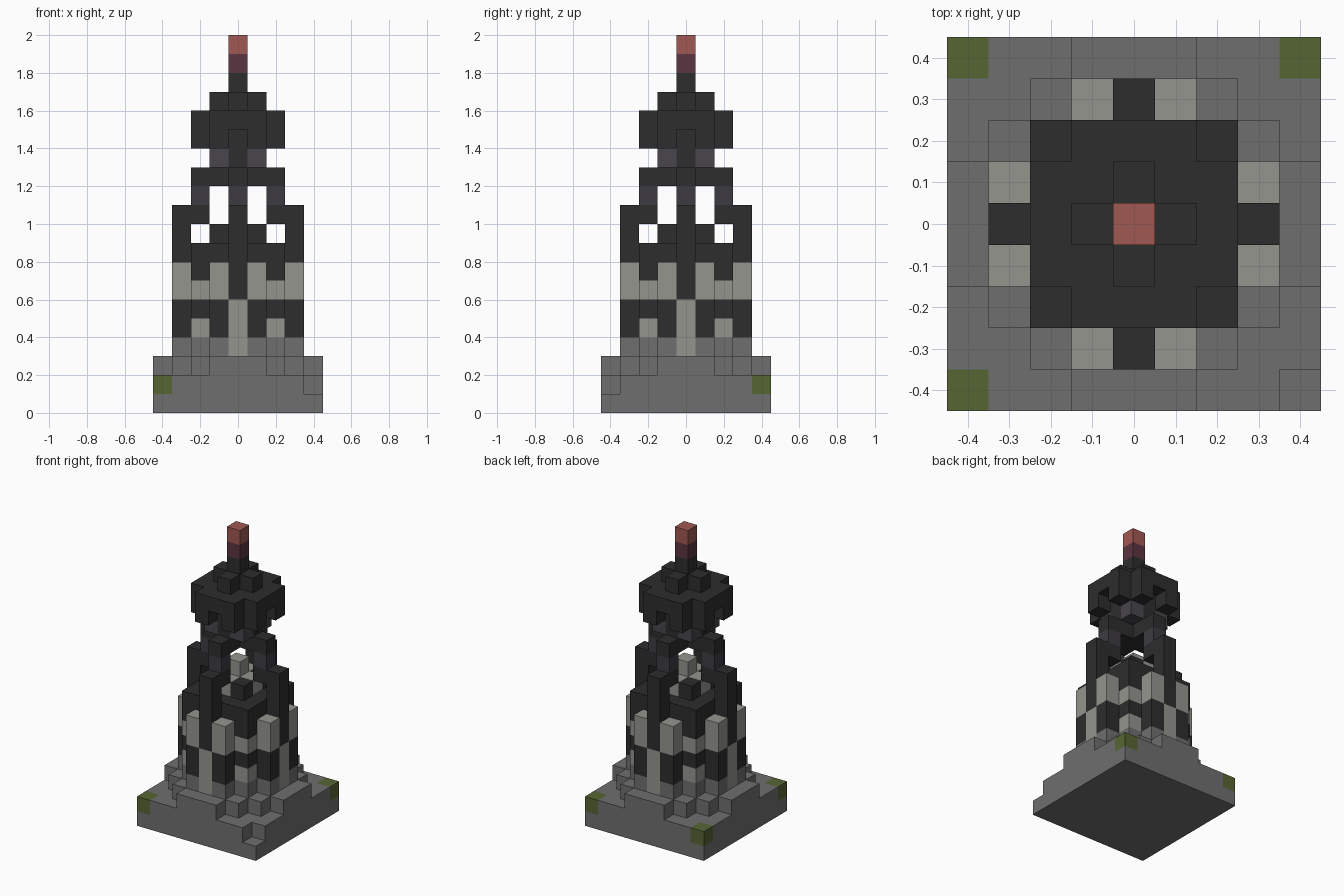
import bpy
import bmesh
from mathutils import Vector

UNIT = 0.1  # edge of one block

cube = bpy.data.objects.get("Cube")
if cube:
    bpy.data.objects.remove(cube, do_unlink=True)


def material(name, hex_code):
    def linear(c):
        return c / 12.92 if c <= 0.04045 else ((c + 0.055) / 1.055) ** 2.4
    rgb = [linear(int(hex_code[n:n + 2], 16) / 255) for n in (0, 2, 4)]
    mat = bpy.data.materials.new(name)
    mat.use_nodes = True
    mat.diffuse_color = (*rgb, 1)
    bsdf = next(n for n in mat.node_tree.nodes if n.type == 'BSDF_PRINCIPLED')
    bsdf.inputs["Base Color"].default_value = (*rgb, 1)
    bsdf.inputs["Roughness"].default_value = 0.9
    return mat


MATS = {
    "grey": material("stone_grey", "6f6f6f"),
    "light": material("pale_stone", "95958f"),
    "black": material("black_stone", "2d2d2d"),
    "violet": material("violet_grey", "48464c"),
    "dusk": material("dark_violet", "3d3b42"),
    "moss": material("moss_green", "566634"),
    "red": material("beacon_red", "a05852"),
    "maroon": material("dark_red", "5c3541"),
}

cells = {}  # block position -> (part, colour)


def put(part, colour, xs, ys, zs, around=False):
    """Fill an inclusive range of blocks, optionally turned to all four sides."""
    for x in range(xs[0], xs[1] + 1):
        for y in range(ys[0], ys[1] + 1):
            for z in range(zs[0], zs[1] + 1):
                spots = [(x, y), (-y, x), (-x, -y), (y, -x)] if around else [(x, y)]
                for a, b in spots:
                    cells[a, b, z] = (part, colour)


# Plinth with mossy corners and one broken corner
put("plinth", "grey", (-4, 4), (-4, 4), (0, 1))
for corner in ((-4, -4), (-4, 4), (4, 4)):
    cells[(*corner, 1)] = ("plinth", "moss")
del cells[4, -4, 1]

# Stepped footing
for x in range(-4, 5):
    for y in range(-4, 5):
        if abs(x) + abs(y) <= 5:
            cells[x, y, 2] = ("footing", "grey")
put("footing", "grey", (-2, 2), (-2, 2), (3, 3))
put("footing", "grey", (-1, 1), (-3, -3), (3, 3), True)

# Tower body in bands of pale and black stone
for z, colour in ((4, "light"), (5, "black"), (6, "light"), (7, "black"), (8, "black")):
    put("tower_body", colour, (-2, 2), (-2, 2), (z, z))

# Paired side pillars
for x in (-1, 1):
    put("side_pillars", "black", (x, x), (-3, -3), (4, 5), True)
    put("side_pillars", "light", (x, x), (-3, -3), (6, 7), True)

# Central buttress on each side
put("buttresses", "light", (0, 0), (-3, -3), (3, 5), True)
put("buttresses", "black", (0, 0), (-3, -3), (6, 10), True)

# Lamp pedestal inside the open storey
put("pedestal", "light", (-1, 1), (-1, 1), (9, 9))
put("pedestal", "black", (-1, -1), (-1, -1), (9, 9), True)
put("pedestal", "light", (0, 0), (0, 0), (10, 10))

# Arches leaning in from the buttresses
put("arches", "black", (0, 0), (-2, -2), (10, 10), True)
put("arches", "dusk", (0, 0), (-2, -2), (11, 11), True)
put("arches", "black", (0, 0), (-2, 0), (12, 12), True)

# Neck under the roof
put("neck", "black", (-1, 1), (-1, 1), (13, 14))
put("neck", "violet", (-1, -1), (-1, -1), (13, 13), True)

# Roof: lower rim with a gap on each side, solid slab, cross on top
for x in (-1, 1):
    put("roof", "black", (x, x), (-2, -2), (14, 14), True)
put("roof", "black", (-1, 1), (-2, 1), (15, 15), True)
put("roof", "black", (0, 0), (-1, 0), (16, 16), True)

# Spire and beacon
put("spire", "black", (0, 0), (0, 0), (17, 17))
put("beacon", "maroon", (0, 0), (0, 0), (18, 18))
put("beacon", "red", (0, 0), (0, 0), (19, 19))


def build(part):
    """Make one object from the exposed sides of the part's blocks."""
    bm = bmesh.new()
    corners = {}
    own = {p: c for p, (name, c) in cells.items() if name == part}
    used = sorted(set(own.values()))

    def vert(co):
        key = tuple(round(c * 2) for c in co)
        if key not in corners:
            corners[key] = bm.verts.new(co * UNIT)
        return corners[key]

    for pos, colour in own.items():
        centre = Vector(pos) + Vector((0, 0, 0.5))
        for axis in range(3):
            for sign in (-1, 1):
                n, u, v = Vector(), Vector(), Vector()
                n[axis] = sign
                if tuple(int(a + b) for a, b in zip(pos, n)) in cells:
                    continue
                u[(axis + 1) % 3] = 0.5
                v[(axis + 2) % 3] = 0.5 * sign
                mid = centre + n / 2
                quad = (mid - u - v, mid + u - v, mid + u + v, mid - u + v)
                face = bm.faces.new([vert(co) for co in quad])
                face.material_index = used.index(colour)
    mesh = bpy.data.meshes.new(part)
    bm.to_mesh(mesh)
    bm.free()
    for colour in used:
        mesh.materials.append(MATS[colour])
    bpy.context.collection.objects.link(bpy.data.objects.new(part, mesh))


for part in dict.fromkeys(name for name, _ in cells.values()):
    build(part)
